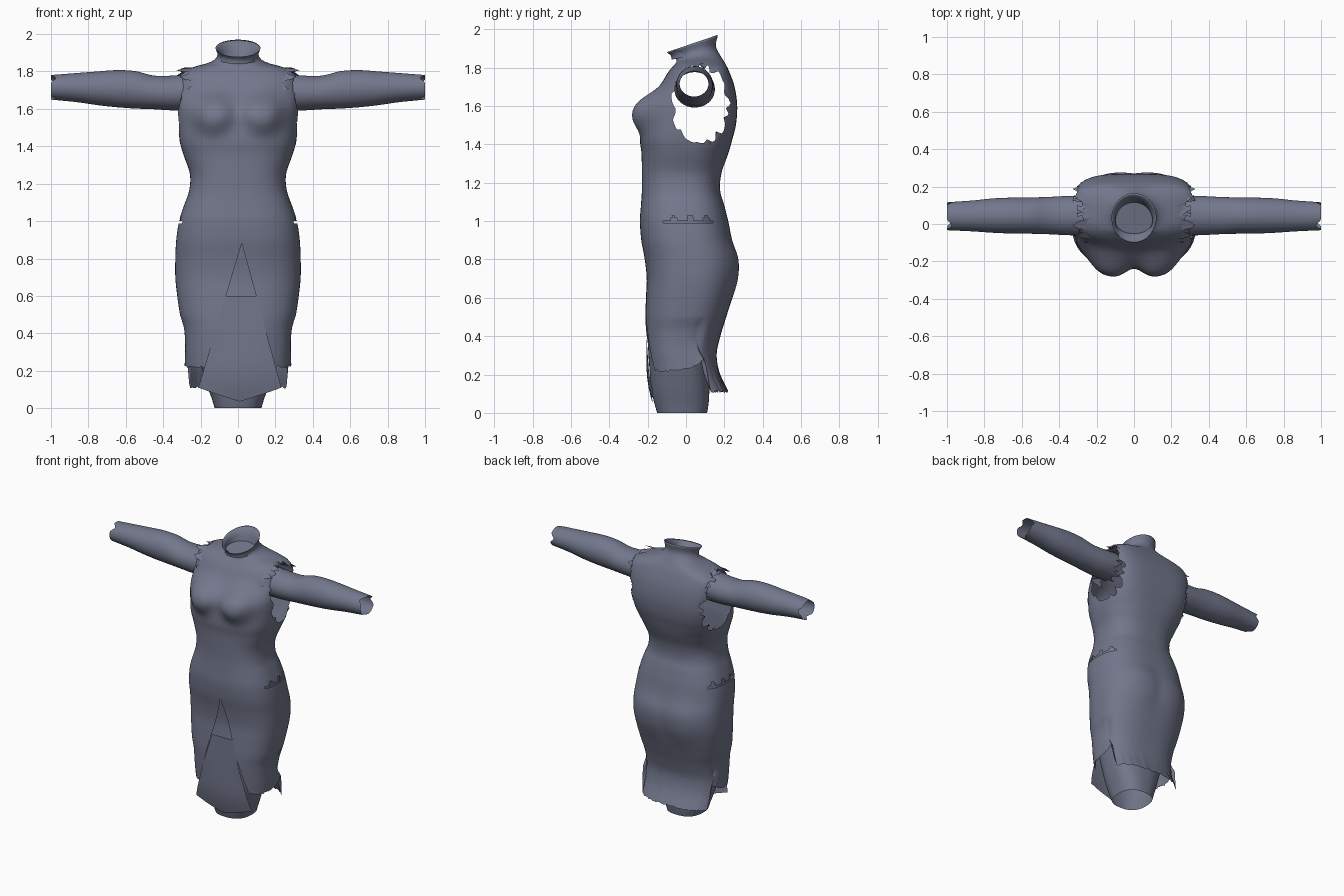
import bpy, bmesh, math, random
from mathutils import Vector

random.seed(4)
if "Cube" in bpy.data.objects:
    bpy.data.objects.remove(bpy.data.objects["Cube"])

cloth = bpy.data.materials.new("slate_cloth")
cloth.use_nodes = True
COLOR = (0.17, 0.185, 0.26, 1)
cloth.diffuse_color = COLOR
cloth.node_tree.nodes["Principled BSDF"].inputs["Base Color"].default_value = COLOR


def spline(sections, step):
    """Smoothly resample a list of section tuples."""
    out = []
    last = len(sections) - 1
    for i in range(last):
        a, b, c, d = (sections[min(max(i + k, 0), last)] for k in (-1, 0, 1, 2))
        count = max(2, math.ceil(abs(c[0] - b[0]) / step))
        for j in range(count):
            t = j / count
            out.append([q + t * (r - p) / 2 + t * t * (p - 2.5 * q + 2 * r - s / 2)
                        + t ** 3 * (1.5 * (q - r) + (s - p) / 2)
                        for p, q, r, s in zip(a, b, c, d)])
    return out + [list(sections[-1])]


def loft(rings, closed=True, cap=False):
    """Skin rows of points into a tube or sheet, optionally capping the last row."""
    bm = bmesh.new()
    rows = [[bm.verts.new(p) for p in ring] for ring in rings]
    n = len(rows[0])
    for lo, hi in zip(rows, rows[1:]):
        for i in range(n if closed else n - 1):
            k = (i + 1) % n
            bm.faces.new((lo[i], lo[k], hi[k], hi[i]))
    if cap:
        bm.faces.new(rows[-1])
    bmesh.ops.recalc_face_normals(bm, faces=bm.faces)
    return bm


def finish(bm, name):
    mesh = bpy.data.meshes.new(name)
    bm.to_mesh(mesh)
    bm.free()
    mesh.materials.append(cloth)
    for p in mesh.polygons:
        p.use_smooth = len(p.vertices) < 9
    ob = bpy.data.objects.new(name, mesh)
    bpy.context.collection.objects.link(ob)


def cut(bm, rule):
    doomed = [f for f in bm.faces if rule(f.calc_center_median())]
    bmesh.ops.delete(bm, geom=doomed, context='FACES')


def spow(v, e):
    return math.copysign(abs(v) ** e, v)


def ramp(v, lo, hi):
    return min(1, max(0, (v - lo) / (hi - lo)))


def bump(x, z, cx, cz, wx, wz):
    return math.exp(-(((x - cx) / wx) ** 2 + ((z - cz) / wz) ** 2) ** 1.5)


def section_ring(sec, n, front_power, back_power):
    """Squared oval from height, half width, front, back and tilt."""
    z, rx, front, back, tilt = sec
    ring = []
    for i in range(n):
        a = 2 * math.pi * i / n
        e = 2 / (back_power if math.sin(a) > 0 else front_power)
        x = rx * spow(math.cos(a), e)
        dy = (back - front) / 2 * spow(math.sin(a), e)
        ring.append(Vector((x, (front + back) / 2 + dy, z + tilt * dy)))
    return ring


# Dress: height, half width, front, back, tilt
DRESS = [
    (.10, .285, -.20, .22, 0), (.20, .283, -.205, .175, 0), (.30, .283, -.21, .16, 0),
    (.40, .29, -.215, .18, 0), (.50, .31, -.215, .21, 0), (.60, .325, -.21, .24, 0),
    (.70, .335, -.205, .262, 0), (.80, .335, -.215, .265, 0), (.90, .33, -.233, .24, 0),
    (1.0, .315, -.24, .22, 0), (1.08, .29, -.235, .2, 0), (1.16, .262, -.23, .178, 0),
    (1.25, .257, -.23, .185, 0), (1.35, .29, -.232, .22, 0), (1.42, .31, -.24, .24, 0),
    (1.5, .32, -.235, .26, 0), (1.6, .328, -.215, .267, 0), (1.7, .332, -.14, .253, 0),
    (1.78, .322, -.09, .225, 0), (1.82, .25, -.055, .205, 0), (1.85, .145, -.05, .18, .1),
    (1.885, .11, -.06, .155, .25), (1.925, .12, -.10, .165, .34),
    (1.90, .102, -.08, .135, .34), (1.86, .098, -.075, .115, .2)]
N = 144
fray = [random.uniform(-.006, .006) for _ in range(N)]
rings = []
for sec in spline(DRESS, .014):
    power = 2 + .6 * ramp(sec[1], .12, .24)
    square_back = power + 1.2 * ramp(sec[0], 1.35, 1.55) * ramp(sec[1], .2, .3)
    ring = section_ring(sec, N, power, square_back)
    for i, p in enumerate(ring):
        s = math.sin(2 * math.pi * i / N)
        if s < 0:   # bust
            p.y -= .06 * bump(abs(p.x), p.z, .135, 1.575, .105, .1) * min(1, -2 * s)
        else:       # seat
            p.y += .012 * bump(abs(p.x), p.z, .13, .74, .12, .15) * min(1, 2 * s)
        if p.z < .5:    # uneven hem, gathered at the side and longer behind
            hem = .22 + .06 * ramp(s, -.1, .33) - .17 * ramp(s, .33, .47) + fray[i]
            p.z = .5 - (.5 - p.z) / .4 * (.5 - hem)
    rings.append(ring)
bm = loft(rings, cap=True)

# Front slit cut along two straight lines
APEX = Vector((.02, 0, .88))
LEGS = [Vector((-.215, 0, .1)), Vector((.235, 0, .1))]
for leg in LEGS:
    d = leg - APEX
    front = [f for f in bm.faces if f.calc_center_median().y < -.05 and f.calc_center_median().z < .9]
    geom = list({v for f in front for v in f.verts}) + list({e for f in front for e in f.edges}) + front
    bmesh.ops.bisect_plane(bm, geom=geom, plane_co=APEX, plane_no=Vector((d.z, 0, -d.x)).normalized())


def slit_edges(z):
    t = (APEX.z - z) / (APEX.z - LEGS[0].z)
    return [APEX.x + t * (leg.x - APEX.x) for leg in LEGS]


def in_slit(c):
    lo, hi = slit_edges(c.z)
    return c.y < -.05 and c.z < APEX.z and lo < c.x < hi


cut(bm, in_slit)

# Torn armholes, with the cut edge pulled onto a ragged oval
HOLE_Y, HOLE_Z, HOLE_RY, HOLE_RZ = .075, 1.61, .142, .195
teeth = [random.uniform(.9, 1.12) for _ in range(48)]


def hole_polar(c):
    dy, dz = (c.y - HOLE_Y) / HOLE_RY, (c.z - HOLE_Z) / HOLE_RZ
    a = math.atan2(dz, dy)
    u = (a + math.pi) / (2 * math.pi) * len(teeth)
    k = int(u)
    edge = teeth[k % 48] + (u - k) * (teeth[(k + 1) % 48] - teeth[k % 48])
    return a, math.hypot(dy, dz), edge


def in_armhole(c):
    _, r, edge = hole_polar(c)
    return abs(c.x) > .19 and r < edge


cut(bm, in_armhole)
for v in bm.verts:
    if v.is_boundary and abs(v.co.x) > .19 and 1.3 < v.co.z < 1.84:
        a, r, edge = hole_polar(v.co)
        if abs(r - edge) < .15:
            v.co.y = HOLE_Y + HOLE_RY * edge * math.cos(a)
            v.co.z = HOLE_Z + HOLE_RZ * edge * math.sin(a)


# Small rips over the hips
def in_rip(c):
    return abs(c.x) > .2 and -.12 < c.y < .14 and 0 < c.z - .985 < .012 + .03 * max(0, math.sin(c.y * 75))


cut(bm, in_rip)
finish(bm, "dress")

# Narrow underskirt below the hem
UNDER = [(.0, .125, -.15, .11, 0), (.05, .14, -.165, .118, 0), (.12, .165, -.18, .122, 0),
         (.25, .205, -.192, .125, 0), (.4, .25, -.20, .14, 0), (.55, .275, -.2, .17, 0),
         (.7, .285, -.192, .2, 0), (.85, .29, -.212, .2, 0), (.95, .295, -.22, .19, 0),
         (1.05, .285, -.22, .17, 0)]
finish(loft([section_ring(s, 72, 2.5, 2.5) for s in spline(UNDER, .025)]), "underskirt")

# Flared front panel behind the slit, with a pointed lower edge
rows = []
for j in range(13):
    row = []
    for i in range(25):
        u = i / 12 - 1
        low = .035 + .075 * abs(u)
        z = low + (.6 - low) * j / 12
        lo, hi = slit_edges(z)
        y = -.206 + .042 * ramp(z, .25, .02) ** 2 + .02 * u * u * ramp(z, .4, .1)
        row.append(((lo + hi) / 2 + u * (hi - lo) / 2, y, z))
    rows.append(row)
finish(loft(rows, closed=False), "front_panel")

# Sleeves: distance out, centre y, half depth, centre z, half height
SLEEVE = [(.25, .045, .105, 1.69, .098), (.35, .045, .105, 1.685, .093), (.45, .045, .1, 1.688, .09),
          (.55, .045, .097, 1.702, .1), (.65, .045, .096, 1.708, .099), (.75, .045, .092, 1.71, .09),
          (.87, .043, .082, 1.714, .077), (1.0, .042, .075, 1.715, .066)]
M = 64
ragged = [random.uniform(-.05, .04) for _ in range(M)]
for side, name in ((1, "left_sleeve"), (-1, "right_sleeve")):
    rings = []
    for x, cy, ry, cz, rz in spline(SLEEVE, .02):
        ring = []
        for i in range(M):
            a = 2 * math.pi * i / M
            inner = max(0, (.35 - x) / .1) * ragged[i]
            cuff = ramp(x, .94, 1) * .025 * max(0, math.sin(3 * a + 1)) ** 2
            ring.append((side * (x + inner - cuff), cy + ry * math.cos(a), cz + rz * math.sin(a)))
        rings.append(ring)
    finish(loft(rings), name)

# Broad torn scraps hugging the shoulder: angle around the armhole, reach
SCRAPS = [(185, .29), (160, .27), (135, .31), (112, .33), (85, .29), (60, .31), (38, .33)]
for side, name in ((1, "left_shoulder_scraps"), (-1, "right_shoulder_scraps")):
    bm = bmesh.new()
    for degrees, reach in SCRAPS:
        a = math.radians(degrees)
        mid = Vector((0, .06 + .165 * math.cos(a), 1.66 + .16 * math.sin(a)))
        along = Vector((0, -math.sin(a), math.cos(a)))
        outline = ((.2, -.04), (.2, .04), (reach - .03, .025), (reach, .005), (reach - .04, -.02))
        bm.faces.new([bm.verts.new(mid + along * w + Vector((side * x, 0, 0))) for x, w in outline])
    finish(bm, name)
